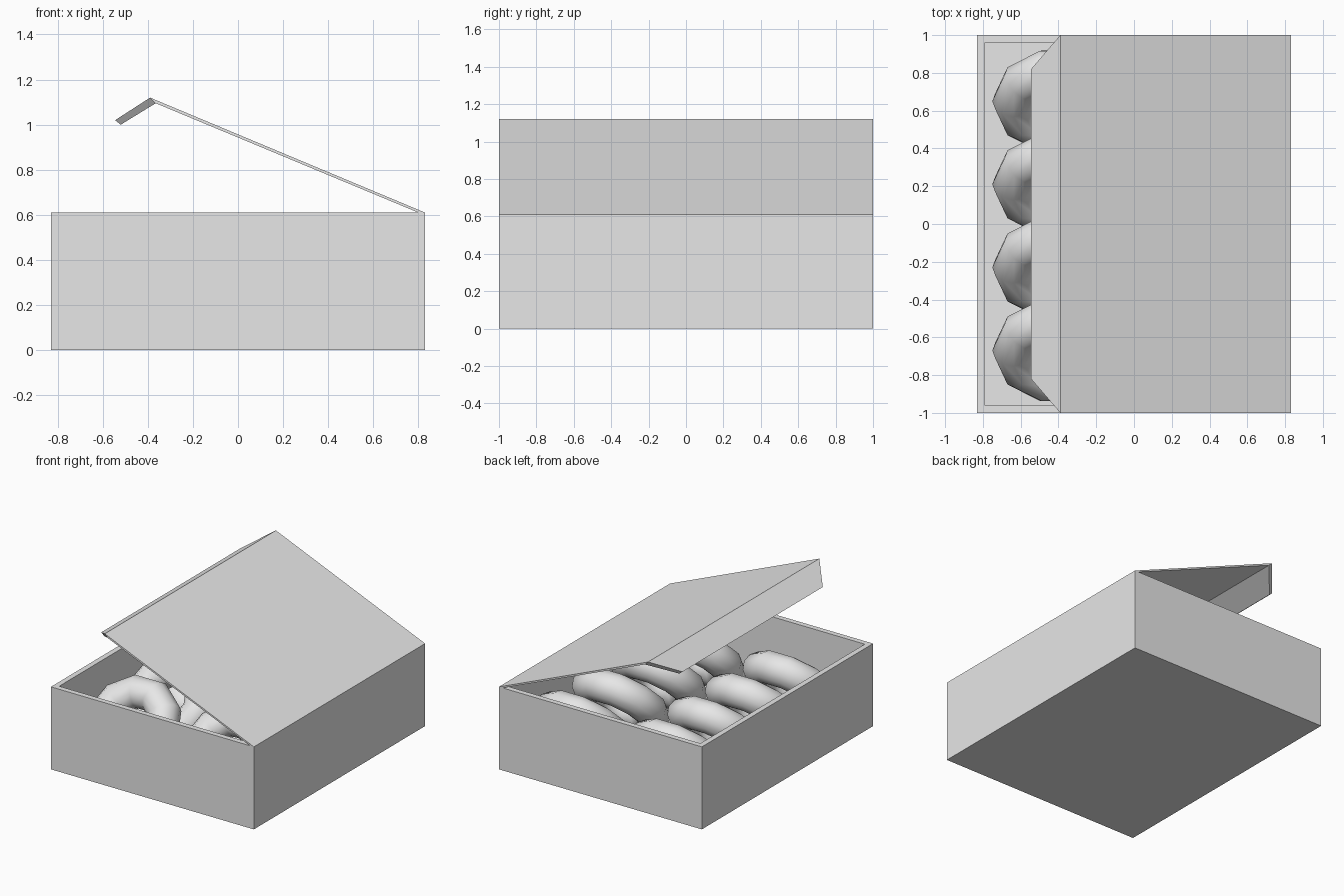
import bpy
import bmesh
from math import radians
from mathutils import Vector

default = bpy.data.objects.get("Cube")
if default:
    bpy.data.objects.remove(default, do_unlink=True)

grey = bpy.data.materials.new("light_grey")
grey.use_nodes = True
colour = (0.8, 0.8, 0.8, 1)
grey.diffuse_color = colour
grey.node_tree.nodes["Principled BSDF"].inputs["Base Color"].default_value = colour

HALF_X, HALF_Y, HEIGHT = 0.83, 1.0, 0.61
WALL, FLOOR = 0.04, 0.03


def add_object(name, bm):
    bmesh.ops.recalc_face_normals(bm, faces=bm.faces)
    mesh = bpy.data.meshes.new(name)
    bm.to_mesh(mesh)
    bm.free()
    mesh.materials.append(grey)
    obj = bpy.data.objects.new(name, mesh)
    bpy.context.collection.objects.link(obj)
    return obj


# Open box: a block whose top is inset and pushed down to the floor
bm = bmesh.new()
bmesh.ops.create_cube(bm, size=1)
bmesh.ops.scale(bm, vec=(2 * HALF_X, 2 * HALF_Y, HEIGHT), verts=bm.verts)
bmesh.ops.translate(bm, vec=(0, 0, HEIGHT / 2), verts=bm.verts)
bm.normal_update()
top = max(bm.faces, key=lambda f: f.calc_center_median().z)
bmesh.ops.inset_region(bm, faces=[top], thickness=WALL, use_even_offset=True)
pushed = bmesh.ops.extrude_discrete_faces(bm, faces=[top])["faces"]
bmesh.ops.translate(bm, vec=(0, 0, FLOOR - HEIGHT), verts=pushed[0].verts)
add_object("box", bm)


# Lid panel and its tapered flap: prisms along y, given as (x, z, half width)
def add_panel(name, profile):
    bm = bmesh.new()
    sides = [[bm.verts.new((x, s * w, z)) for x, z, w in profile] for s in (-1, 1)]
    for side in sides:
        bm.faces.new(side)
    n = len(profile)
    for i in range(n):
        j = (i + 1) % n
        bm.faces.new((sides[0][i], sides[0][j], sides[1][j], sides[1][i]))
    return add_object(name, bm)


crease_top = (-0.39, 1.12, HALF_Y)
crease_under = (-0.365, 1.095, HALF_Y)
add_panel("lid", [crease_top, crease_under, (0.80, HEIGHT, HALF_Y), (HALF_X, HEIGHT, HALF_Y)])
add_panel("lid_flap", [crease_top, (-0.545, 1.02, 0.82), (-0.52, 1.0, 0.82), crease_under])

# Two rows of four rings leaning towards the back
for row, x in (("right", -0.395), ("left", 0.385)):
    for i in range(4):
        bpy.ops.mesh.primitive_torus_add(
            major_segments=10, minor_segments=12,
            major_radius=0.24, minor_radius=0.115,
            location=Vector((x, 0.65 - 0.44 * i, 0.32)),
            rotation=(radians(46), 0, 0))
        ring = bpy.context.object
        ring.name = f"ring_{row}_{i + 1}"
        ring.data.materials.append(grey)
        bpy.ops.object.shade_smooth()
